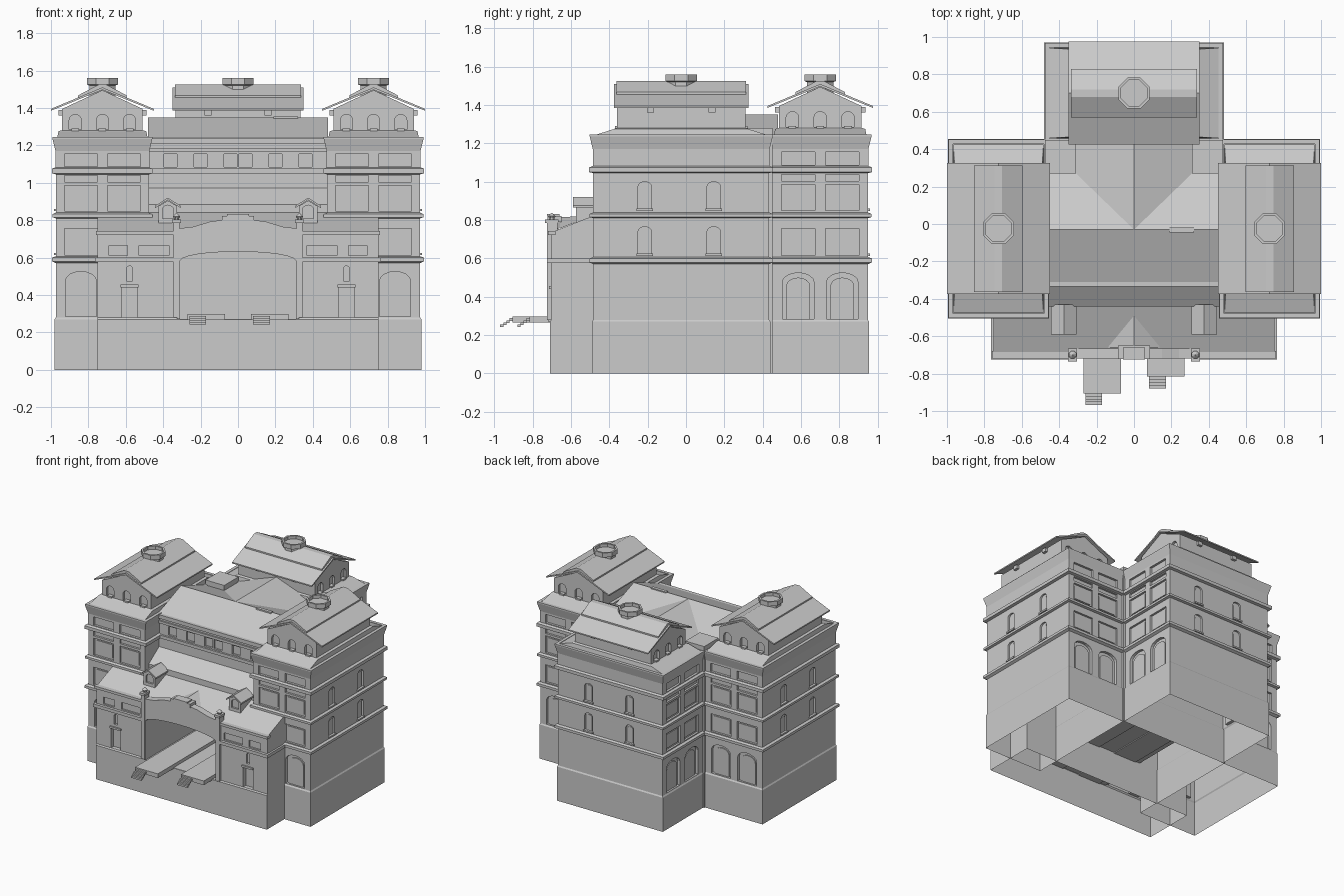
import bpy, bmesh, math
from mathutils import Matrix

if "Cube" in bpy.data.objects:
    bpy.data.objects.remove(bpy.data.objects["Cube"])

# ---------- helpers ----------
def prism(bm, pts, axis, a, b):
    """Extrude a 2D outline along an axis from a to b."""
    def p(u, v, t):
        return {'x': (t, u, v), 'y': (u, t, v), 'z': (u, v, t)}[axis]
    r0 = [bm.verts.new(p(u, v, a)) for u, v in pts]
    r1 = [bm.verts.new(p(u, v, b)) for u, v in pts]
    n = len(pts)
    bm.faces.new(r0)
    bm.faces.new(r1[::-1])
    for i in range(n):
        bm.faces.new((r0[i], r1[i], r1[(i + 1) % n], r0[(i + 1) % n]))

def rect(u0, u1, v0, v1):
    return [(u0, v0), (u1, v0), (u1, v1), (u0, v1)]

def box(bm, x0, x1, y0, y1, z0, z1):
    prism(bm, rect(x0, x1, y0, y1), 'z', z0, z1)

def arch(c, w, z0, z1, rise, n=8):
    top = [(c + w / 2 * math.cos(math.pi * i / n), z1 - rise + rise * math.sin(math.pi * i / n))
           for i in range(n + 1)]
    return [(c - w / 2, z0), (c + w / 2, z0)] + top

def loft(bm, rings):
    """Stack closed rings of points and cap both ends."""
    vs = [[bm.verts.new(p) for p in r] for r in rings]
    n = len(vs[0])
    for a, b in zip(vs, vs[1:]):
        for i in range(n):
            bm.faces.new((a[i], a[(i + 1) % n], b[(i + 1) % n], b[i]))
    bm.faces.new(vs[0][::-1])
    bm.faces.new(vs[-1])

def ring(hx, hy, z):
    return [(-hx, -hy, z), (hx, -hy, z), (hx, hy, z), (-hx, hy, z)]

def finish(name, bm):
    bmesh.ops.recalc_face_normals(bm, faces=bm.faces)
    me = bpy.data.meshes.new(name)
    bm.to_mesh(me)
    bm.free()
    ob = bpy.data.objects.new(name, me)
    bpy.context.collection.objects.link(ob)
    return ob

def cut(ob, bm):
    tool = finish("cutter", bm)
    m = ob.modifiers.new("cut", 'BOOLEAN')
    m.operation, m.solver, m.object = 'DIFFERENCE', 'EXACT', tool
    bpy.context.view_layer.objects.active = ob
    bpy.ops.object.modifier_apply(modifier=m.name)
    bpy.data.objects.remove(tool)

def open_bottom(ob):
    bm = bmesh.new()
    bm.from_mesh(ob.data)
    bmesh.ops.delete(bm, geom=[f for f in bm.faces if all(v.co.z < 1e-4 for v in f.verts)],
                     context='FACES_ONLY')
    bm.to_mesh(ob.data)
    bm.free()

# ---------- one wing, modelled about its own centre with the ridge along y ----------
HX, HY = 0.255, 0.465
parts = []

# wing walls with base plinth, string courses and parapet
prof = [(0, 0), (0, .27), (-.006, .28), (-.006, .57), (.014, .58), (.014, .6), (-.006, .607),
        (-.006, .81), (.012, .815), (.012, .832), (-.006, .84), (-.006, 1.045), (.015, 1.05),
        (.015, 1.075), (-.004, 1.082), (-.004, 1.17), (.012, 1.235), (.012, 1.245),
        (-.012, 1.245), (-.012, 1.225)]
bm = bmesh.new()
loft(bm, [ring(HX + o, HY + o, z) for o, z in prof])
walls = finish("wing_walls", bm)
bm = bmesh.new()
for s in (-1, 1):
    e = sorted((s * (HY - .028), s * (HY + .1)))
    for c in (-.115, .115):
        prism(bm, arch(c, .165, .285, .525, .05), 'y', *e)
        for z0, z1 in ((.615, .755), (.85, .985), (1.003, 1.038), (1.088, 1.155)):
            prism(bm, rect(c - .088, c + .088, z0, z1), 'y', *sorted((s * (HY - .022), s * (HY + .1))))
for c in (-.19, .17):
    for z in (.625, .86):
        prism(bm, arch(c, .07, z, z + .14, .025), 'x', HX - .02, HX + .1)
cut(walls, bm)
open_bottom(walls)
parts.append(walls)

# window sills, hoods and inner panes
bm = bmesh.new()
for c in (-.19, .17):
    for z in (.625, .86):
        box(bm, HX - .01, HX + .004, c - .042, c + .042, z - .012, z)
        prism(bm, arch(c, .05, z, z + .125, .02), 'x', HX - .022, HX - .014)
for s in (-1, 1):
    for c in (-.115, .115):
        prism(bm, arch(c, .125, .285, .5, .045), 'y', *sorted((s * (HY - .03), s * (HY - .02))))
        for z0, z1 in ((.63, .74), (.865, .97)):
            prism(bm, rect(c - .072, c + .072, z0, z1), 'y', *sorted((s * (HY - .024), s * (HY - .016))))
parts.append(finish("wing_window_trim", bm))

# sloping skirt under the attic
bm = bmesh.new()
loft(bm, [ring(HX - .014, HY - .014, 1.225), ring(HX - .014, HY - .014, 1.243),
          ring(.235, .35, 1.275), ring(.22, .34, 1.28)])
parts.append(finish("attic_skirt", bm))

# attic walls with three arched windows per gable end
bm = bmesh.new()
prism(bm, [(-.215, 1.26), (.215, 1.26), (.215, 1.395), (0, 1.495), (-.215, 1.395)], 'y', -.335, .335)
attic = finish("attic_walls", bm)
bm = bmesh.new()
for s in (-1, 1):
    for c in (-.145, 0, .145):
        prism(bm, arch(c, .065, 1.285, 1.365, .03), 'y', *sorted((s * .315, s * .4)))
cut(attic, bm)
parts.append(attic)

# small sills and eave brackets
bm = bmesh.new()
for s in (-1, 1):
    for c in (-.145, 0, .145):
        box(bm, c - .02, c + .02, *sorted((s * .31, s * .345)), 1.278, 1.29)
    for c in (-.16, .16):
        box(bm, *sorted((s * .2, s * .235)), c - .018, c + .018, 1.36, 1.39)
parts.append(finish("attic_brackets", bm))

# gable roof with raised upper layer
bm = bmesh.new()
prism(bm, [(-.275, 1.385), (-.275, 1.395), (0, 1.51), (.275, 1.395), (.275, 1.385), (0, 1.497)], 'y', -.35, .35)
prism(bm, [(-.13, 1.45), (-.13, 1.467), (-.02, 1.525), (.02, 1.525), (.13, 1.467), (.13, 1.45), (0, 1.5)], 'y', -.338, .338)
parts.append(finish("gable_roof", bm))

# octagonal roof ventilator
def octa(r, z):
    return [(r * math.cos(math.pi * (i + .5) / 4), r * math.sin(math.pi * (i + .5) / 4), z) for i in range(8)]
bm = bmesh.new()
loft(bm, [octa(r, z) for r, z in ((.075, 1.44), (.075, 1.52), (.09, 1.525), (.09, 1.56), (.075, 1.56), (.075, 1.535))])
parts.append(finish("roof_ventilator", bm))

# place right wing, copy to left and back
spots = {"right": Matrix.Translation((.725, -.025, 0)),
         "left": Matrix.Translation((-.725, -.025, 0)) @ Matrix.Rotation(math.pi, 4, 'Z'),
         "back": Matrix.Translation((0, .7, 0)) @ Matrix.Rotation(math.pi / 2, 4, 'Z')}
for ob in parts:
    base = ob.name
    for side, mat in spots.items():
        o = ob if side == "right" else ob.copy()
        if side != "right":
            bpy.context.collection.objects.link(o)
        o.name = side + "_" + base
        o.matrix_world = mat

# ---------- central block ----------
def hall_cutter():
    bm = bmesh.new()
    prism(bm, arch(0, .62, .272, .632, .05, 12), 'y', -.8, .29)
    return bm

bm = bmesh.new()
box(bm, -.475, .475, -.31, .45, 0, 1.225)
centre = finish("central_block", bm)
c = hall_cutter()
for s in (-1, 1):
    for u in (.04, .2, .36):
        prism(c, rect(s * u - .035, s * u + .035, 1.085, 1.155), 'y', -.4, -.295)
cut(centre, c)
open_bottom(centre)

bm = bmesh.new()
for z0, z1, d in ((1.05, 1.075, .015), (1.165, 1.185, .012), (1.21, 1.24, .025)):
    box(bm, -.475, .475, -.31 - d, -.29, z0, z1)
for x in (.32, -.4):
    box(bm, x, x + .15 if x > 0 else x + .08, .28, .45, 1.2, 1.28)
bm.faces.ensure_lookup_table()
finish("central_cornices", bm)

# cross-gabled central roof
bm = bmesh.new()
def poly(bm, *pts):
    bm.faces.new([bm.verts.new(p) for p in pts])
poly(bm, (-.48, -.31, 1.24), (.48, -.31, 1.24), (.48, -.03, 1.35), (-.48, -.03, 1.35))
for s in (-1, 1):
    poly(bm, (0, -.03, 1.35), (s * .48, -.03, 1.35), (s * .48, .27, 1.24), (s * .31, .27, 1.24))
    poly(bm, (0, -.03, 1.35), (s * .31, .27, 1.24), (s * .31, .48, 1.24), (0, .48, 1.35))
    box(bm, *sorted((s * .31, s * .475)), .27, .45, 1.2, 1.28)
box(bm, .19, .32, -.045, -.02, 1.33, 1.355)
bmesh.ops.remove_doubles(bm, verts=bm.verts, dist=1e-4)
finish("central_roof", bm)

# lean-to roof in front of the centre
bm = bmesh.new()
prism(bm, [(-.44, .82), (-.44, .885), (-.3, .98), (-.3, .82)], 'x', -.475, .475)
finish("lean_to_roof", bm)

# ---------- front entrance block ----------
bm = bmesh.new()
prism(bm, [(-.71, 0), (-.71, .27), (-.703, .28), (-.703, .735), (-.49, .82), (-.44, .84), (-.305, .84), (-.305, 0)], 'x', -.75, .75)
front = finish("entrance_block", bm)
c = hall_cutter()
for s in (-1, 1):
    prism(c, rect(s * .58 - .042, s * .58 + .042, .28, .45), 'y', -.8, -.67)
    prism(c, arch(s * .58, .03, .475, .555, .012), 'y', -.8, -.685)
    prism(c, rect(s * .45 - .08, s * .45 + .08, .61, .665), 'y', -.8, -.69)
    prism(c, rect(s * .64 - .05, s * .64 + .05, .61, .665), 'y', -.8, -.69)
cut(front, c)
open_bottom(front)

# portal with curved top, cut by the same arch
bm = bmesh.new()
prism(bm, [(-.325, .272), (.325, .272), (.325, .755), (.24, .765), (.15, .792), (.07, .803),
           (-.07, .803), (-.15, .792), (-.24, .765), (-.325, .755)], 'y', -.72, -.665)
cut(finish("portal", bm), hall_cutter())

# cornices, door hoods, piers, finials and crest
bm = bmesh.new()
for s in (-1, 1):
    box(bm, *sorted((s * .325, s * .765)), -.725, -.49, .575, .6)
    box(bm, *sorted((s * .325, s * .76)), -.72, -.68, .722, .742)
    box(bm, s * .58 - .048, s * .58 + .048, -.715, -.68, .44, .455)
    box(bm, *sorted((s * .312, s * .345)), -.725, -.67, .28, .79)
    box(bm, *sorted((s * .305, s * .352)), -.735, -.665, .785, .803)
    loft(bm, [[(x * .18 + s * .328, y * .18 - .7, z) for x, y, _ in octa(r * .55, 0)] for r, z in
              ((.15, .8), (.15, .81), (.22, .82), (.02, .838))])
box(bm, -.085, .085, -.722, -.65, .79, .822)
box(bm, -.06, .06, -.725, -.66, .82, .832)
finish("entrance_trim", bm)

# small roof behind the crest
bm = bmesh.new()
poly(bm, (-.14, -.66, .755), (0, -.66, .815), (0, -.49, .822))
poly(bm, (.14, -.66, .755), (0, -.49, .822), (0, -.66, .815))
finish("crest_roof", bm)

# dormers
for s, n in ((-1, "left"), (1, "right")):
    bm = bmesh.new()
    x = s * .375
    prism(bm, [(x - .05, .77), (x + .05, .77), (x + .05, .875), (x, .905), (x - .05, .875)], 'y', -.575, -.43)
    ob = finish(n + "_dormer", bm)
    c = bmesh.new()
    prism(c, arch(x, .06, .81, .88, .025), 'y', -.6, -.56)
    cut(ob, c)
    bm = bmesh.new()
    prism(bm, [(x - .068, .865), (x, .908), (x + .068, .865), (x + .068, .877), (x, .92), (x - .068, .877)], 'y', -.59, -.43)
    finish(n + "_dormer_roof", bm)

# platforms running out of the hall, each with a short stair
for n, x0, y0, sx in (("left", -.27, -.905, -.26), ("right", .07, -.815, .08)):
    bm = bmesh.new()
    box(bm, x0, x0 + .2, y0, .25, .265, .298)
    finish(n + "_platform", bm)
    bm = bmesh.new()
    for i in range(4):
        z = .288 - i * .011
        box(bm, sx, sx + .09, y0 - .016 * (i + 1), y0 - .016 * i, z - .014, z)
    finish(n + "_stair", bm)
